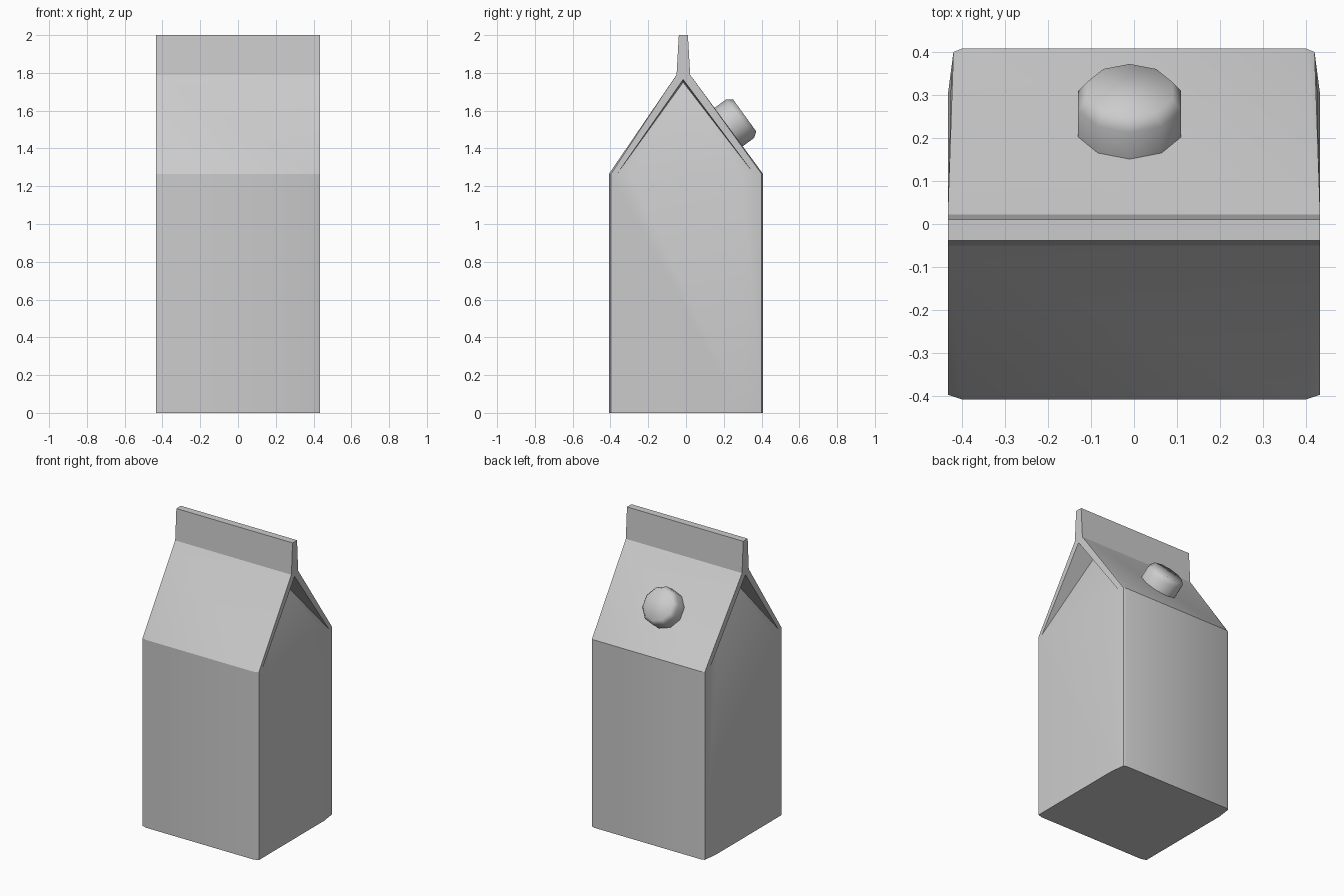
import bpy, bmesh, math
from mathutils import Vector, Matrix

if "Cube" in bpy.data.objects:
    bpy.data.objects.remove(bpy.data.objects["Cube"])


def finish(name, bm, angle):
    bmesh.ops.remove_doubles(bm, verts=bm.verts[:], dist=1e-5)
    bmesh.ops.recalc_face_normals(bm, faces=bm.faces[:])
    mesh = bpy.data.meshes.new(name)
    bm.to_mesh(mesh)
    bm.free()
    ob = bpy.data.objects.new(name, mesh)
    bpy.context.collection.objects.link(ob)
    bpy.ops.object.select_all(action='DESELECT')
    ob.select_set(True)
    bpy.context.view_layer.objects.active = ob
    bpy.ops.object.shade_smooth_by_angle(angle=math.radians(angle))
    return ob


# Carton: named points of the right half, mirrored to the left
H = 1.265
P = {
    # footprint corners, front to back
    '0': (.40, -.408), '1': (.433, -.397), '2': (.433, .30), '3': (.42, .40), '4': (.40, .408),
}
pts = {}
for k, (x, y) in P.items():
    pts['b' + k] = (x, y, 0)
    pts['t' + k] = (x, y, H)
pts.update({
    'f': (.433, -.30, H),                              # front fold foot
    'q0': (.433, -.365, H), 'q1': (.4252, .36, H),     # inner edge of gable rim
    'r0': (.433, -.05, 1.79), 'r1': (.433, .022, 1.79),  # fin base
    'k0': (.433, -.038, 2), 'k1': (.433, .01, 2),      # fin top
    'm': (.433, -.015, 1.765),                         # rim apex
    'a': (.28, -.015, 1.75),                           # tucked-in fold apex
})

bm = bmesh.new()
V = {s: {k: bm.verts.new((s * p[0], p[1], p[2])) for k, p in pts.items()} for s in (1, -1)}

# Walls, gable rims, folds and fin end on each side
side_faces = ["b0 b1 t1 t0", "b1 b2 t2 f q0 t1", "b2 b3 t3 q1 t2", "b3 b4 t4 t3",
              "t1 q0 m r0", "t3 q1 m r1", "q0 f a", "q0 a m", "q1 t2 a", "q1 a m",
              "f t2 a", "r0 m r1 k1 k0", "t0 t1 r0", "t4 t3 r1"]
for s in (1, -1):
    for f in side_faces:
        bm.faces.new([V[s][k] for k in f.split()])

# Panels running across the full width
for chain in ("b0 t0 r0 k0 k1 r1 t4 b4",):
    ks = chain.split()
    for a, b in zip(ks, ks[1:]):
        bm.faces.new((V[1][a], V[1][b], V[-1][b], V[-1][a]))
base = [f"b{i}" for i in range(5)]
bm.faces.new([V[1][k] for k in base] + [V[-1][k] for k in reversed(base)])
finish("carton", bm, 25)

# Ten-sided screw cap standing square on the back roof panel
n = Vector((0, .81, .586)).normalized()
x = Vector((1, 0, 0))
y = n.cross(x)
M = Matrix((x, y, n)).transposed()
centre = Vector((-.01, .228, 1.515))
bm = bmesh.new()
rings = []
for r, h in ((.126, -.03), (.126, .072), (.105, .102)):
    rings.append([bm.verts.new(centre + M @ Vector((
        r * math.cos(math.radians(90 + 36 * i)),
        r * math.sin(math.radians(90 + 36 * i)), h))) for i in range(10)])
for lo, hi in zip(rings, rings[1:]):
    for i in range(10):
        j = (i + 1) % 10
        bm.faces.new((lo[i], lo[j], hi[j], hi[i]))
bm.faces.new(rings[0])
bm.faces.new(rings[-1])
finish("screw_cap", bm, 65)
